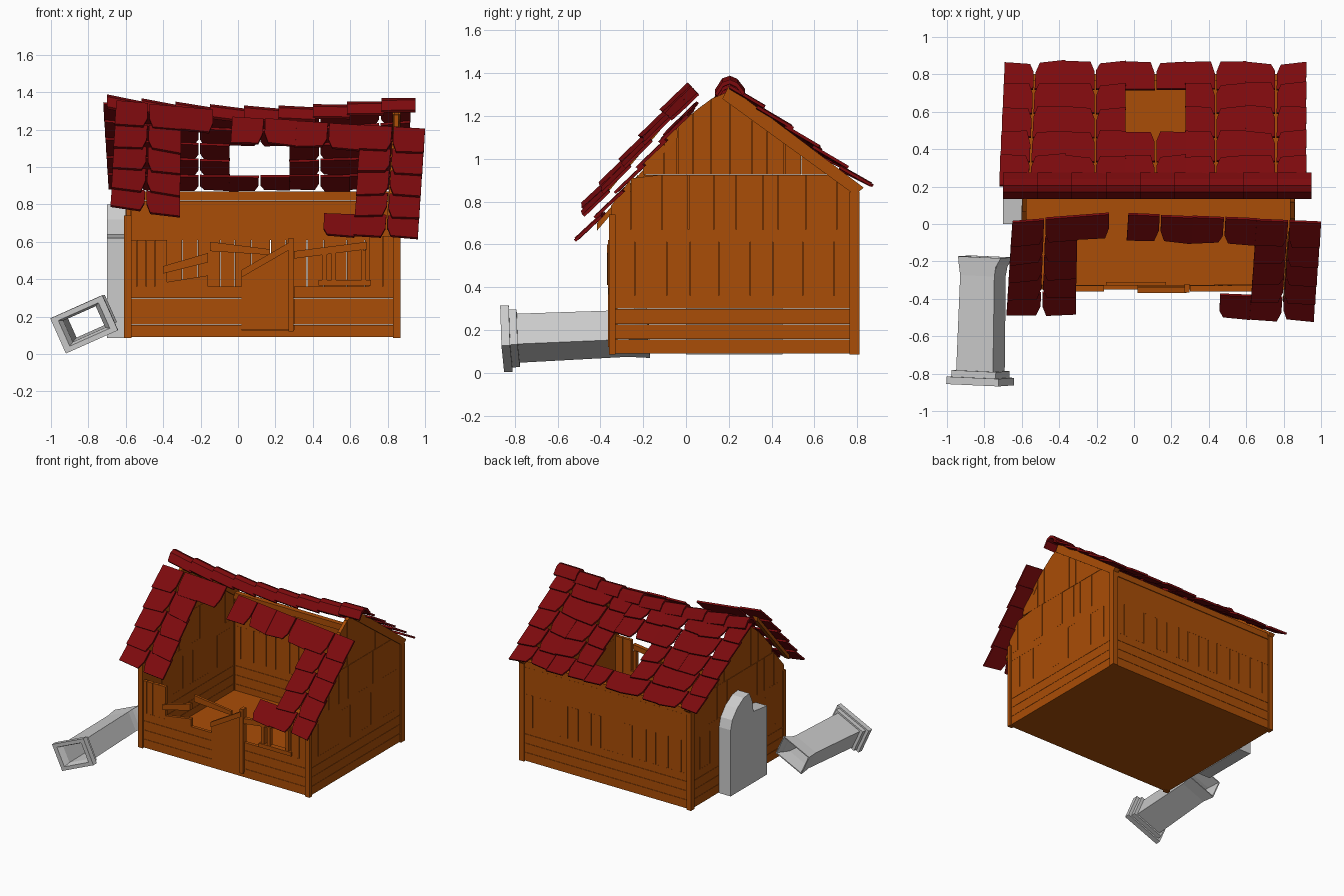
import bpy, bmesh, math, random
from mathutils import Vector, Matrix

if "Cube" in bpy.data.objects:
    bpy.data.objects.remove(bpy.data.objects["Cube"])

random.seed(4)

def material(name, col):
    m = bpy.data.materials.new(name)
    m.diffuse_color = col
    m.use_nodes = True
    m.node_tree.nodes["Principled BSDF"].inputs["Base Color"].default_value = m.diffuse_color
    return m

WOOD = material("wood", (0.40, 0.075, 0.002, 1))
RED = material("red_tile", (0.2, 0.003, 0.004, 1))

def finish(name, bm, mat=None):
    bmesh.ops.recalc_face_normals(bm, faces=bm.faces)
    me = bpy.data.meshes.new(name)
    bm.to_mesh(me)
    bm.free()
    ob = bpy.data.objects.new(name, me)
    bpy.context.collection.objects.link(ob)
    if mat:
        me.materials.append(mat)
    return ob

def prism(bm, pts, vec):
    """Extrude a 3D polygon along vec."""
    a = [bm.verts.new(Vector(p)) for p in pts]
    b = [bm.verts.new(Vector(p) + Vector(vec)) for p in pts]
    n = len(a)
    bm.faces.new(a)
    bm.faces.new(b[::-1])
    for i in range(n):
        bm.faces.new((a[i], a[(i + 1) % n], b[(i + 1) % n], b[i]))

def box(bm, x0, x1, y0, y1, z0, z1):
    prism(bm, [(x0, y0, z0), (x1, y0, z0), (x1, y1, z0), (x0, y1, z0)], (0, 0, z1 - z0))

def front_poly(bm, pts, y, t):
    prism(bm, [(x, y, z) for x, z in pts], (0, t, 0))

def gable_top(y):
    d = 0.2 - y
    return 1.32 + 0.78 * d if d < 0 else 1.33 - 0.55 * d - 0.82 * d * d

def planks(bm, axis, pos, t, a0, a1, n, z0, z1, top=lambda a: 9):
    """Row of upright planks with narrow gaps, cut off along the gable line."""
    cuts = [a0 + (a1 - a0) * (i + (random.uniform(-.2, .2) if 0 < i < n else 0)) / n for i in range(n + 1)]
    for i, (l, r) in enumerate(zip(cuts, cuts[1:])):
        r -= 0.003 if i < n - 1 else 0
        zl, zr = min(z1, top(l)), min(z1, top(r))
        if max(zl, zr) <= z0 + 0.01:
            continue
        q = [(l, z0), (r, z0), (r, max(zr, z0 + .004)), (l, max(zl, z0 + .004))]
        o = random.uniform(-.001, .001)
        if axis == 'x':
            prism(bm, [(pos + o, a, z) for a, z in q], (t, 0, 0))
        else:
            prism(bm, [(a, pos + o, z) for a, z in q], (0, t, 0))

BOARDS = [(0.09, 0.155), (0.157, 0.226), (0.228, 0.298), (0.30, 0.36)]
X0, X1, Y0, Y1 = -0.60, 0.86, -0.35, 0.80

# Floor
bm = bmesh.new()
box(bm, X0, X1, Y0, Y1, 0.09, 0.105)
finish("floor", bm, WOOD)

# Gable side walls with rafters
for name, x in (("left_wall", X0), ("right_wall", X1 - 0.025)):
    bm = bmesh.new()
    for z0, z1 in BOARDS + [(.61, .67)]:
        box(bm, x, x + 0.025, Y0, Y1, z0, z1)
    planks(bm, 'x', x, 0.025, Y0, Y1, 9, 0.36, 0.61)
    planks(bm, 'x', x, 0.025, Y0, Y1, 10, 0.67, 0.925, gable_top)
    planks(bm, 'x', x, 0.025, -0.2, 0.72, 11, 0.927, 1.4, gable_top)
    prism(bm, [(x - .01, .17, 1.28), (x - .01, .2, 1.34), (x - .01, .83, .865), (x - .01, .79, .83)], (.045, 0, 0))
    finish(name, bm, WOOD)

# Back wall and its top beam
bm = bmesh.new()
for z0, z1 in BOARDS + [(.61, .818)]:
    box(bm, X0, X1, Y1 - .025, Y1, z0, z1)
planks(bm, 'y', Y1 - .025, .025, X0, X1, 15, .36, .61)
box(bm, X0, X1, Y1 - .035, Y1 + .003, .82, .868)
finish("back_wall", bm, WOOD)

# Broken front wall
bm = bmesh.new()
for z0, z1 in BOARDS:
    box(bm, X0, 0.02, Y0, Y0 + .025, z0, z1)
    box(bm, 0.3, X1, Y0, Y0 + .025, z0, z1)
planks(bm, 'y', Y0, .025, X0, -.38, 4, .36, .61)
planks(bm, 'y', Y0, .025, .70, X1, 2, .36, .63)
front_poly(bm, [(-.38, .36), (-.16, .36), (-.16, .42), (-.38, .385)], Y0, .025)
front_poly(bm, [(-.40, .43), (-.16, .49), (-.16, .54), (-.40, .47)], Y0 - .01, .03)
front_poly(bm, [(-.15, .55), (.17, .53), (.17, .56), (-.15, .60)], Y0 + .02, .02)
front_poly(bm, [(.3, .51), (.69, .56), (.69, .60), (.3, .55)], Y0 - .01, .03)
finish("front_wall", bm, WOOD)

# Right window frame
bm = bmesh.new()
box(bm, .43, .71, Y0 - .012, Y0 + .03, .365, .395)
for x in (.45, .50, .66):
    box(bm, x, x + .025, Y0 - .008, Y0 + .025, .39, .555)
finish("window_frame", bm, WOOD)

# Door with post and brace
bm = bmesh.new()
box(bm, .02, .3, Y0, Y0 + .025, .09, .128)
front_poly(bm, [(.02, .13), (.27, .13), (.27, .56), (.02, .43)], Y0 - .005, .02)
finish("door", bm, WOOD)
bm = bmesh.new()
box(bm, .27, .297, Y0 - .015, Y0 + .03, .12, .62)
front_poly(bm, [(.02, .41), (.28, .56), (.28, .60), (.02, .45)], Y0 - .02, .03)
finish("door_post", bm, WOOD)

# Corner posts
bm = bmesh.new()
for x in (X0 - .01, X1 - .03):
    box(bm, x, x + .04, Y1 - .035, Y1 + .01, .085, .845)
    box(bm, x, x + .04, Y0 - .01, Y0 + .02, .085, .74)
finish("corner_posts", bm, WOOD)

def tiles(name, surf, x0, w, rows, keep):
    """Overlapping tiles on surf(x, v); facing pairs leave a small V notch."""
    bm = bmesh.new()
    for r in range(rows):
        for c in range(12):
            if not keep(r, c):
                continue
            l = x0 + c * w
            v0, v1 = r / rows, (r + 1.15) / rows + random.uniform(-.01, .01)
            if r == rows - 1:
                v1 = 1 + random.uniform(-.01, .015)
            vm = v0 + (v1 - v0) * random.uniform(.55, .7)
            slant = random.uniform(-.004, .012)
            shape = [(0, v0), (w - .004, v0), (w - .005, vm), (w - .026, v1 - slant), (-.002, v1 + slant)]
            if c % 2:
                shape = [(w - a, v) for a, v in shape]
            nrm = (surf(l, 1) - surf(l, 0)).cross(Vector((1, 0, 0))).normalized()
            if nrm.z < 0:
                nrm = -nrm
            skew = random.uniform(-.003, .004)
            pts = [surf(l + a, v) + nrm * ((v - v0) / (v1 - v0) * .018 + skew) for a, v in shape]
            prism(bm, pts, nrm * .014)
    return finish(name, bm, RED)

def sag(x):
    return .06 * max(0, math.sin(math.pi * (x + .7) / 1.65))

def back_surf(x, v):
    return Vector((x - .03 * (1 - v) * (x < -.5), .2 + .645 * v, (1.335 - sag(x)) * (1 - v) + .862 * v))

def sheet(tl, tr, bl, br, xa, xb):
    tl, tr, bl, br = map(Vector, (tl, tr, bl, br))
    def f(x, v):
        u = (x - xa) / (xb - xa)
        return tl.lerp(tr, u).lerp(bl.lerp(br, u), v)
    return f

# Back roof with its hole
tiles("back_roof", back_surf, -.69, .161, 5,
      lambda r, c: c < 10 and not (r in (2, 3) and c in (4, 5)))

# Two slipped pieces of the front roof
left = sheet((-.65, .02, 1.345), (-.13, .06, 1.30), (-.68, -.465, .77), (-.13, -.445, .70), -.66, -.13)
tiles("front_roof_left", left, -.66, .177, 5, lambda r, c: c < (3 if r < 1 else 2))
right = sheet((-.03, .06, 1.26), (1.0, .015, 1.195), (-.06, -.455, .64), (.96, -.495, .61), -.03, .99)
tiles("front_roof_right", right, -.03, .17, 5,
      lambda r, c: c < 6 and (r == 0 or c > 3 or (r == 4 and c == 3)))

# Battens under the front pieces
bm = bmesh.new()
for f, x in ((left, -.60), (right, .82)):
    a, b = f(x, .12), f(x, .86)
    prism(bm, [a, b, b - Vector((0, 0, .035)), a - Vector((0, 0, .035))], (.04, 0, 0))
finish("front_battens", bm, WOOD)

# Ridge caps
bm = bmesh.new()
n = 9
for i in range(n):
    x, x2 = -.70 + i * 1.65 / n, -.70 + (i + 1.08) * 1.65 / n
    z, z2 = 1.388 - sag(x), 1.37 - sag(x2)
    sec = [(.135, -.065), (.17, -.012), (.205, 0), (.24, -.015), (.275, -.06),
           (.265, -.075), (.235, -.035), (.205, -.02), (.175, -.032), (.145, -.078)]
    a = [bm.verts.new((x, y, z + h)) for y, h in sec]
    b = [bm.verts.new((min(x2, .95), y, z2 + h)) for y, h in sec]
    for j in range(10):
        k = (j + 1) % 10
        bm.faces.new((a[j], a[k], b[k], b[j]))
    for e in (a, b):
        for j in range(4):
            bm.faces.new((e[j], e[j + 1], e[8 - j], e[9 - j]))
finish("ridge_caps", bm, RED)

# Broken chimney stack on the left wall
bm = bmesh.new()
prism(bm, [(-.70, y, z) for y, z in [(0, .085), (.45, .085), (.45, .60), (.43, .67), (.37, .74), (.29, .79),
      (.22, .80), (.18, .72), (.17, .64), (.0, .62)]], (.10, 0, 0))
finish("chimney_stack", bm)

# Fallen hollow chimney top, lying tilted
bm = bmesh.new()
rings = [(.0, .25, .16), (.05, .215, .155), (.10, .20, .15), (.61, .215, .155), (.61, .26, .18), (.645, .26, .18),
         (.645, .305, .205), (.685, .305, .205), (.685, .235, .15), (.645, .19, .125), (.10, .18, .13), (.0, .235, .145)]
loops = []
for y, w, h in rings:
    loops.append([bm.verts.new((sx * w / 2 + (.012 if y == 0 else 0), -y, sz * h / 2))
                  for sx, sz in ((-1, -1), (1, -1), (1, 1), (-1, 1))])
for i, a in enumerate(loops):
    b = loops[(i + 1) % len(loops)]
    for j in range(4):
        bm.faces.new((a[j], a[(j + 1) % 4], b[(j + 1) % 4], b[j]))
top = finish("fallen_chimney", bm)
top.matrix_world = (Matrix.Translation((-.805, -.175, .188)) @ Matrix.Rotation(math.radians(-1.5), 4, 'Z')
                    @ Matrix.Rotation(math.radians(2.5), 4, 'X') @ Matrix.Rotation(math.radians(-24), 4, 'Y'))
